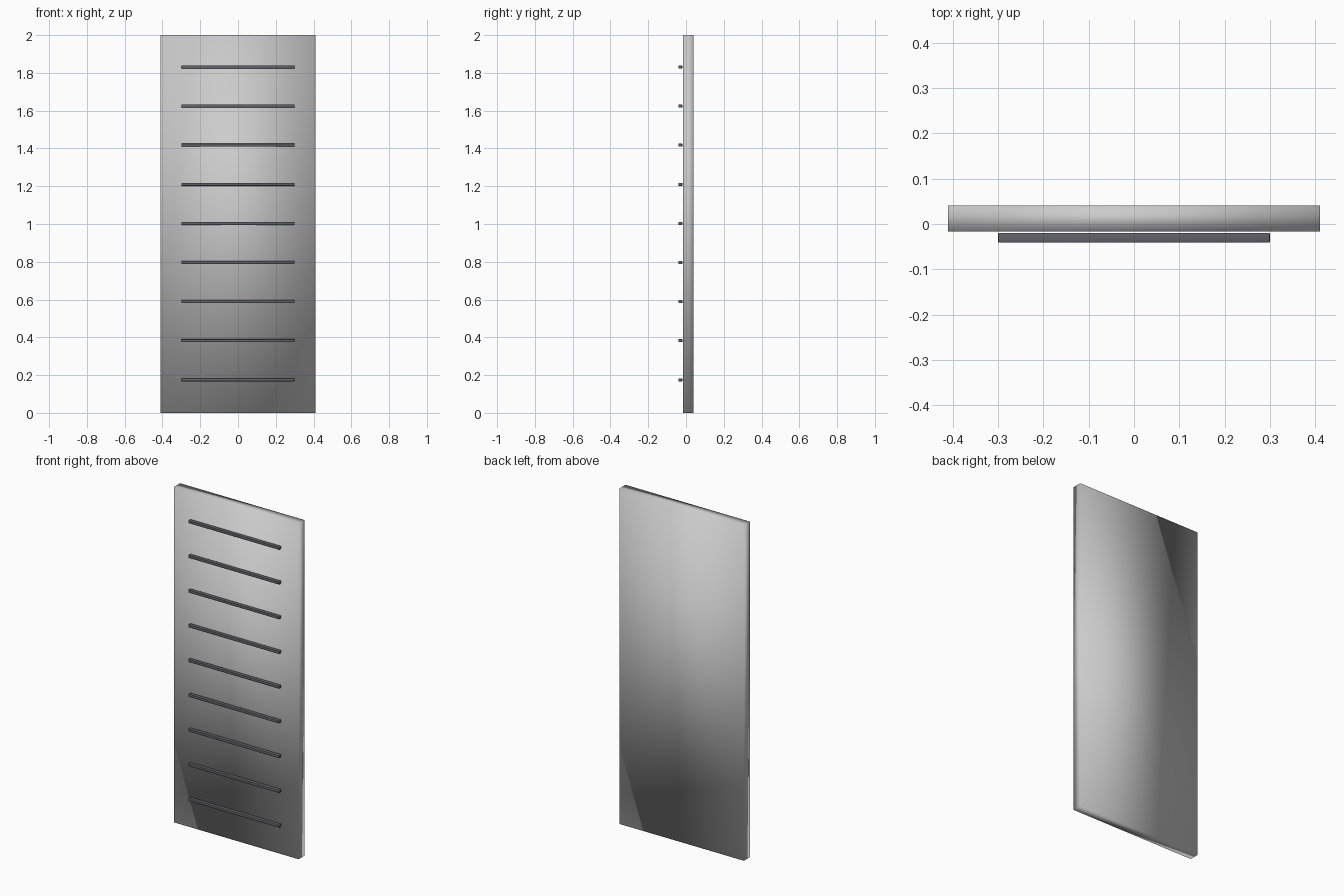
import bpy

if "Cube" in bpy.data.objects:
    bpy.data.objects.remove(bpy.data.objects["Cube"])


def box(name, lo, hi, bevel=0.0):
    size = [h - l for l, h in zip(lo, hi)]
    bpy.ops.mesh.primitive_cube_add(size=1, location=[(l + h) / 2 for l, h in zip(lo, hi)])
    ob = bpy.context.object
    ob.name = name
    ob.scale = size
    bpy.ops.object.transform_apply(location=False, rotation=False, scale=True)
    if bevel:
        mod = ob.modifiers.new("soft_edges", "BEVEL")
        mod.width = bevel
        mod.segments = 2
    bpy.ops.object.shade_smooth()
    return ob


dark = bpy.data.materials.new("dark_grey")
dark.diffuse_color = (0.12, 0.12, 0.14, 1)
dark.use_nodes = True
dark.node_tree.nodes["Principled BSDF"].inputs["Base Color"].default_value = dark.diffuse_color

# Flat upright panel, softly shaded across its edges
box("panel", (-0.411, -0.0165, 0), (0.411, 0.041, 2))

# Nine slim horizontal bars just in front of the panel
for i in range(9):
    z = 1.003 + (i - 4) * 0.207
    bar = box(f"bar_{i + 1}", (-0.3, -0.041, z - 0.008), (0.3, -0.0198, z + 0.008), 0.002)
    bar.data.materials.append(dark)
